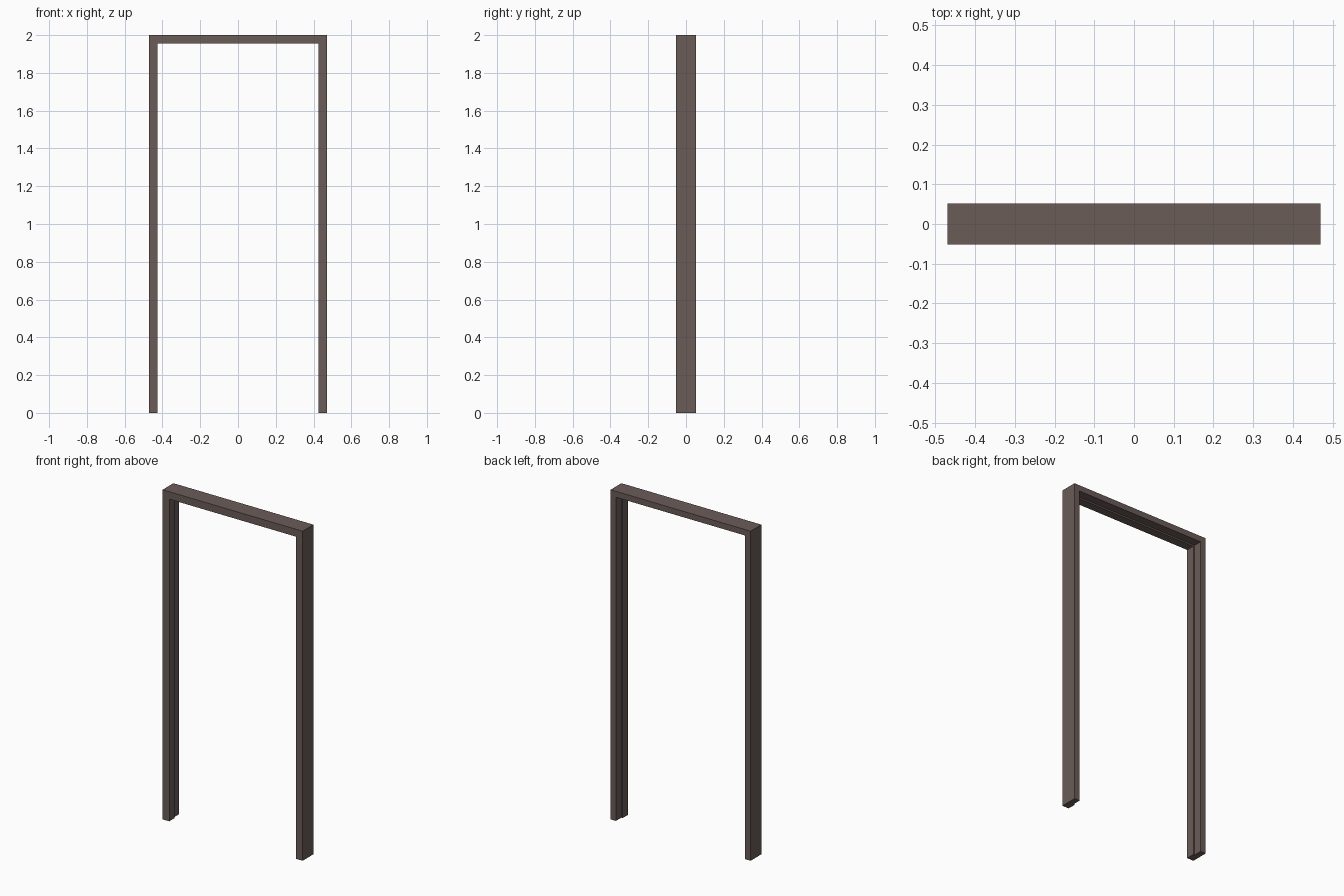
import bpy
import bmesh

cube = bpy.data.objects.get("Cube")
if cube:
    bpy.data.objects.remove(cube, do_unlink=True)

HALF_WIDTH, HEIGHT, HALF_DEPTH = 0.47, 2.0, 0.052
THICK, THIN = 0.045, 0.036      # full jamb, and jamb behind the door stop
STEP_Y = 0.0                    # where the rebate begins

# Jamb cross-section: (distance in from the outer edge, depth)
profile = [(0, -HALF_DEPTH), (THICK, -HALF_DEPTH), (THICK, STEP_Y),
           (THIN, STEP_Y), (THIN, HALF_DEPTH), (0, HALF_DEPTH)]

wood = bpy.data.materials.new("dark_brown_wood")
wood.use_nodes = True
colour = (0.145, 0.107, 0.098, 1)
wood.diffuse_color = colour
wood.node_tree.nodes["Principled BSDF"].inputs["Base Color"].default_value = colour

# Sweep the section up one jamb, across the head and down the other, mitred
bm = bmesh.new()
rings = []
for side, at_top in ((-1, False), (-1, True), (1, True), (1, False)):
    rings.append([bm.verts.new((side * (HALF_WIDTH - t), y,
                                HEIGHT - t if at_top else 0))
                  for t, y in profile])
count = len(profile)
for a, b in zip(rings, rings[1:]):
    for i in range(count):
        j = (i + 1) % count
        bm.faces.new((a[i], a[j], b[j], b[i]))
# Feet of the jambs
bm.faces.new(rings[0])
bm.faces.new(rings[-1])
bmesh.ops.recalc_face_normals(bm, faces=bm.faces)

mesh = bpy.data.meshes.new("door_frame")
bm.to_mesh(mesh)
bm.free()
mesh.materials.append(wood)
frame = bpy.data.objects.new("door_frame", mesh)
bpy.context.collection.objects.link(frame)
